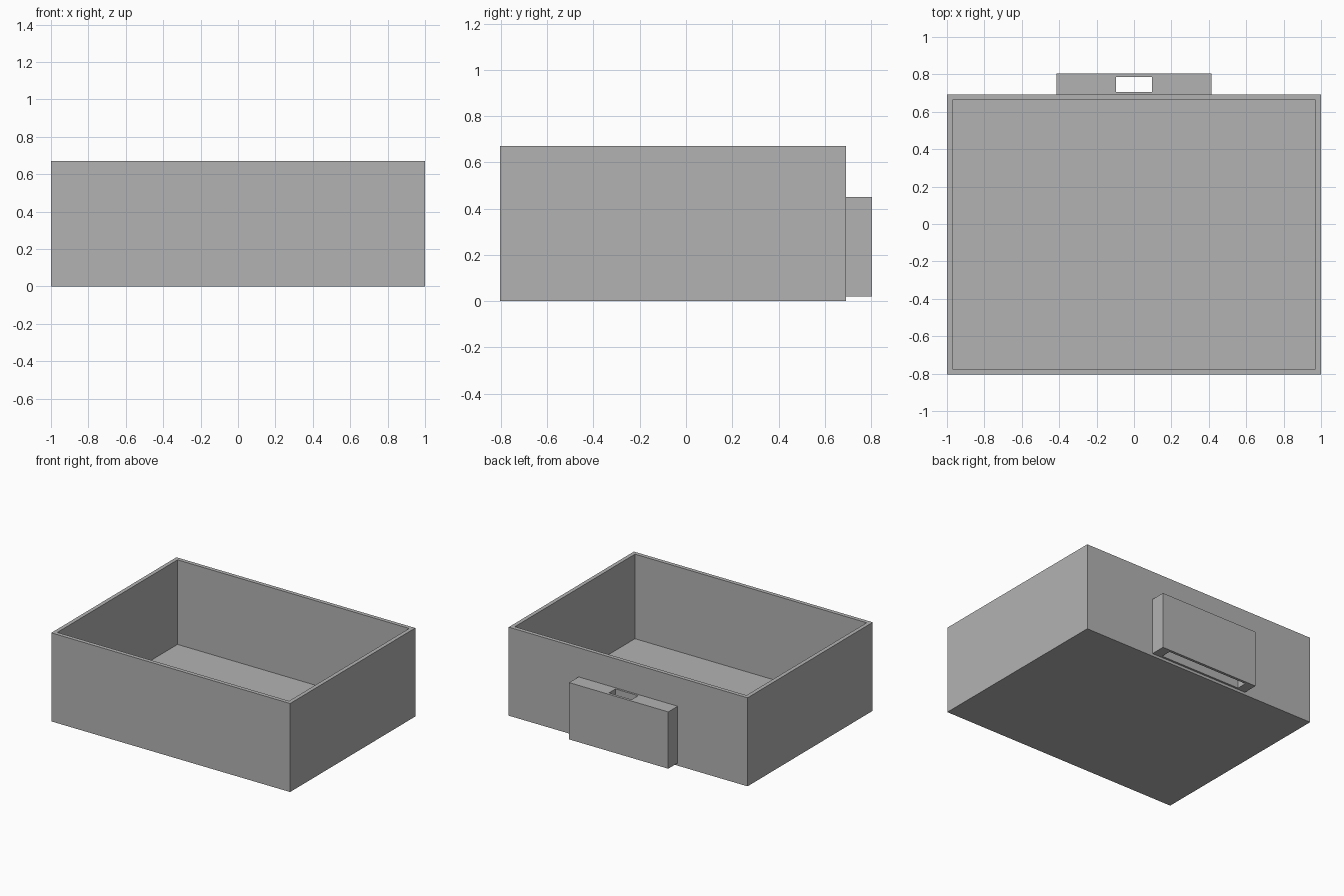
import bpy
import bmesh

cube = bpy.data.objects.get("Cube")
if cube:
    bpy.data.objects.remove(cube, do_unlink=True)

# Single flat grey
grey = bpy.data.materials.new("plain grey")
grey.use_nodes = True
colour = (0.45, 0.45, 0.45, 1)
grey.diffuse_color = colour
grey.node_tree.nodes["Principled BSDF"].inputs["Base Color"].default_value = colour


def block(name, low, high):
    """Box spanning two opposite corners."""
    bm = bmesh.new()
    bmesh.ops.create_cube(bm, size=1)
    for v in bm.verts:
        v.co = [h if c > 0 else l for c, l, h in zip(v.co, low, high)]
    mesh = bpy.data.meshes.new(name)
    bm.to_mesh(mesh)
    bm.free()
    mesh.materials.append(grey)
    obj = bpy.data.objects.new(name, mesh)
    bpy.context.collection.objects.link(obj)
    return obj


def cut(target, name, low, high):
    """Subtract a hidden box from the target."""
    cutter = block(name, low, high)
    cutter.hide_render = True
    cutter.hide_viewport = True
    mod = target.modifiers.new(name, "BOOLEAN")
    mod.operation = "DIFFERENCE"
    mod.solver = "EXACT"
    mod.object = cutter


WALL = 0.03
HEIGHT = 0.67
FRONT, BACK, REAR = -0.805, 0.692, 0.805

# Open tray
tray = block("tray", (-1, FRONT, 0), (1, BACK, HEIGHT))
cut(tray, "tray_cavity_cutter", (WALL - 1, FRONT + WALL, WALL),
    (1 - WALL, BACK - WALL, HEIGHT + 0.1))

# Rear clip housing, open below, with a small slot through its top
clip = block("rear_clip", (-0.415, BACK, 0.02), (0.415, REAR, 0.45))
slot_front, slot_back = BACK + 0.015, REAR - 0.02
cut(clip, "clip_cavity_cutter", (-0.34, slot_front, -0.05),
    (0.34, slot_back, 0.38))
cut(clip, "clip_slot_cutter", (-0.095, slot_front, 0.3),
    (0.095, slot_back, 0.5))
